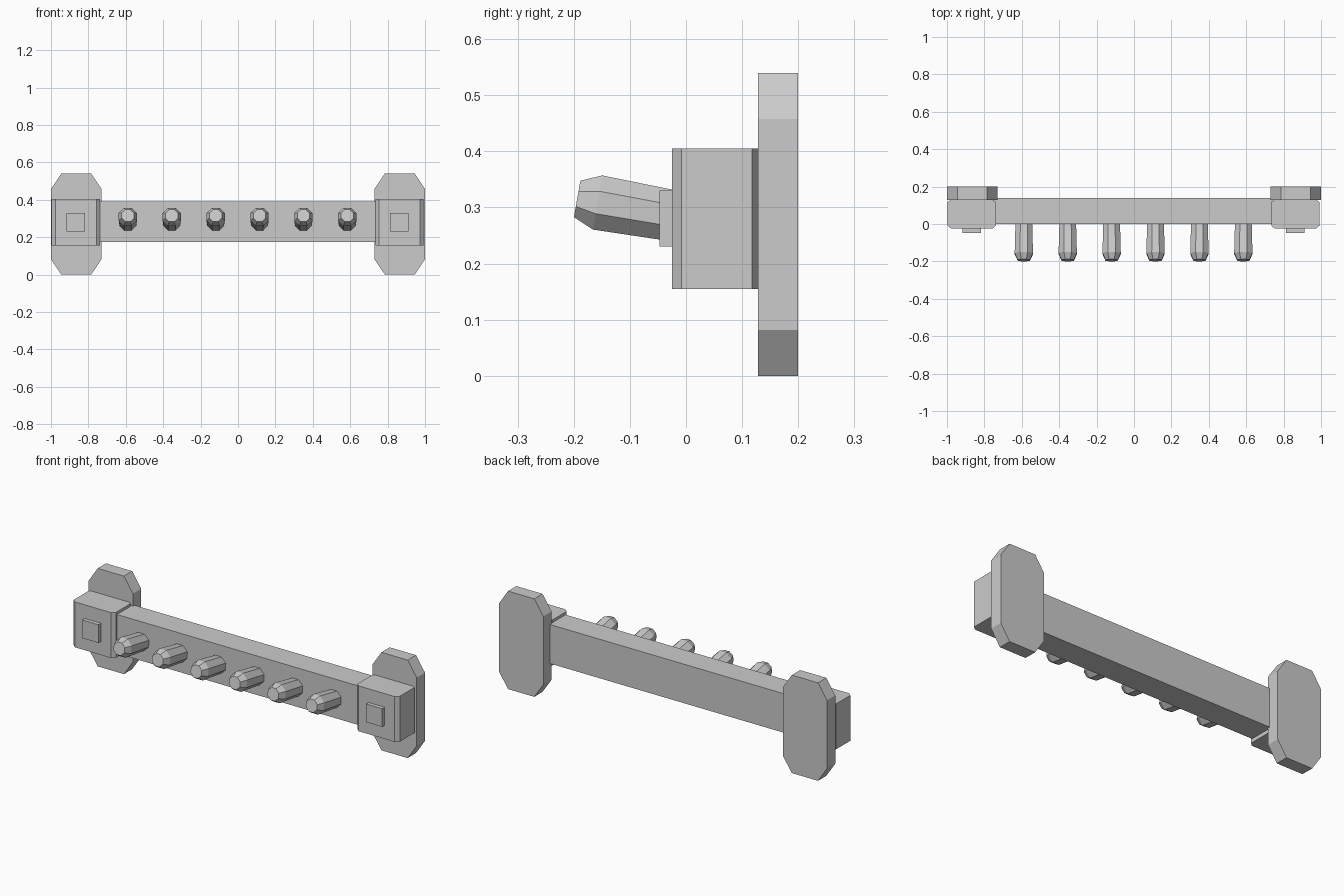
import bpy
import bmesh
import math
from mathutils import Matrix, Vector

if "Cube" in bpy.data.objects:
    bpy.data.objects.remove(bpy.data.objects["Cube"], do_unlink=True)

GREY = (0.6, 0.6, 0.6, 1.0)
grey = bpy.data.materials.new("plain grey")
grey.use_nodes = True
grey.diffuse_color = GREY
grey.node_tree.nodes["Principled BSDF"].inputs["Base Color"].default_value = GREY


def finish(name, bm):
    """Turn a bmesh into a flat-shaded grey object."""
    bmesh.ops.recalc_face_normals(bm, faces=bm.faces)
    mesh = bpy.data.meshes.new(name)
    bm.to_mesh(mesh)
    bm.free()
    mesh.materials.append(grey)
    obj = bpy.data.objects.new(name, mesh)
    bpy.context.collection.objects.link(obj)
    return obj


def extrude(name, outline, offset):
    """Extrude a closed outline of 3D points along an offset."""
    bm = bmesh.new()
    face = bm.faces.new([bm.verts.new(p) for p in outline])
    side = bmesh.ops.extrude_face_region(bm, geom=[face])["geom"]
    moved = [v for v in side if isinstance(v, bmesh.types.BMVert)]
    bmesh.ops.translate(bm, verts=moved, vec=offset)
    return finish(name, bm)


def box(name, low, high):
    bm = bmesh.new()
    bmesh.ops.create_cube(bm, size=1)
    low, high = Vector(low), Vector(high)
    bmesh.ops.scale(bm, verts=bm.verts, vec=high - low)
    bmesh.ops.translate(bm, verts=bm.verts, vec=(low + high) / 2)
    return finish(name, bm)


def chamfered(w, h, cw, ch_low, ch_high):
    """Outline of a rectangle with cut corners, centred on the origin."""
    return [(-w + cw, -h), (w - cw, -h), (w, -h + ch_low), (w, h - ch_high),
            (w - cw, h), (-w + cw, h), (-w, h - ch_high), (-w, -h + ch_low)]


# Long rail between the two mounts
box("rail", (-0.76, 0.0, 0.175), (0.76, 0.14, 0.39))

# Wall mounts: back plate, block and square stud at each end
for side, plate_x, block_x in (("right", -0.865, -0.867), ("left", 0.865, 0.863)):
    plate = chamfered(0.135, 0.27, 0.055, 0.082, 0.082)
    extrude(side + "_back_plate",
            [(plate_x + x, 0.128, 0.27 + z) for x, z in plate], (0, 0.072, 0))
    block = chamfered(0.129, 0.077, 0.019, 0.017, 0.011)
    extrude(side + "_block",
            [(block_x + x, 0.052 + y, 0.155) for x, y in block], (0, 0, 0.25))
    box(side + "_square_stud",
        (block_x - 0.049, -0.047, 0.23), (block_x + 0.049, 0.0, 0.33))

# Six tilted octagonal pegs with tapered tips: (distance along peg, radius)
PROFILE = [(-0.02, 0.048), (0.16, 0.053), (0.197, 0.0357)]
for i in range(6):
    bm = bmesh.new()
    rings = []
    for along, radius in PROFILE:
        ring = []
        for k in range(8):
            a = math.radians(45 * k + 22.5)
            ring.append(bm.verts.new(
                (radius * math.cos(a), -along, radius * math.sin(a))))
        rings.append(ring)
    for a, b in zip(rings, rings[1:]):
        for k in range(8):
            n = (k + 1) % 8
            bm.faces.new((a[k], a[n], b[n], b[k]))
    bm.faces.new(rings[0])
    bm.faces.new(rings[-1])
    tilt = Matrix.Rotation(math.radians(-10), 4, "X")
    place = Matrix.Translation((-0.589 + 0.2347 * i, 0.0, 0.281))
    bmesh.ops.transform(bm, matrix=place @ tilt, verts=bm.verts)
    finish(f"peg_{i + 1}", bm)
